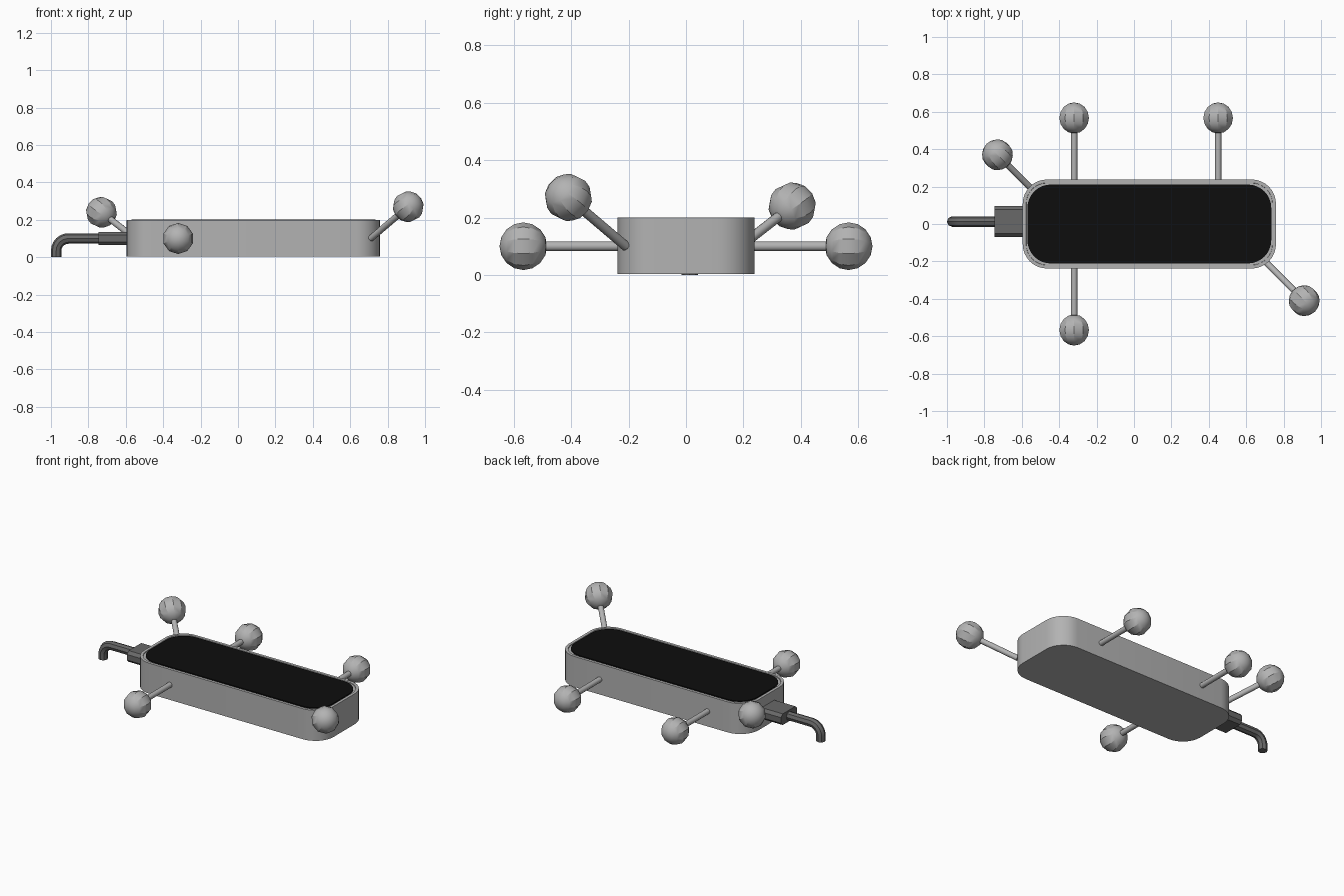
import bpy, bmesh, math
from mathutils import Vector

cube = bpy.data.objects.get("Cube")
if cube:
    bpy.data.objects.remove(cube, do_unlink=True)


def material(name, value):
    m = bpy.data.materials.new(name)
    m.use_nodes = True
    colour = (value, value, value, 1)
    m.diffuse_color = colour
    m.node_tree.nodes["Principled BSDF"].inputs["Base Color"].default_value = colour
    return m


GREY = material("light grey", 0.45)
DARK = material("dark grey", 0.14)
BLACK = material("black", 0.004)


def finish(obj, name, mat, angle=30):
    obj.name = name
    obj.data.materials.clear()
    obj.data.materials.append(mat)
    bpy.ops.object.select_all(action='DESELECT')
    obj.select_set(True)
    bpy.context.view_layer.objects.active = obj
    bpy.ops.object.shade_smooth_by_angle(angle=math.radians(angle))
    return obj


def rounded_slab(name, centre, half, radius, bottom, top, mat, rim=0, groove=0):
    """Extruded rounded rectangle, with an optional sunken top inside a rim."""
    bm = bmesh.new()
    verts = []
    steps = 8
    for quarter, (sx, sy) in enumerate([(1, 1), (-1, 1), (-1, -1), (1, -1)]):
        for i in range(steps + 1):
            a = math.pi / 2 * (quarter + i / steps)
            verts.append(bm.verts.new((
                centre[0] + sx * (half[0] - radius) + radius * math.cos(a),
                centre[1] + sy * (half[1] - radius) + radius * math.sin(a), bottom)))
    base = bm.faces.new(verts)
    ext = bmesh.ops.extrude_face_region(bm, geom=[base], use_keep_orig=True)
    moved = [v for v in ext["geom"] if isinstance(v, bmesh.types.BMVert)]
    bmesh.ops.translate(bm, verts=moved, vec=(0, 0, top - bottom))
    bmesh.ops.recalc_face_normals(bm, faces=bm.faces)
    if rim:
        cap = max(bm.faces, key=lambda f: f.calc_center_median().z)
        bmesh.ops.inset_region(bm, faces=[cap], thickness=rim)
        bmesh.ops.inset_region(bm, faces=[cap], thickness=0.001, depth=-groove)
    mesh = bpy.data.meshes.new(name)
    bm.to_mesh(mesh)
    bm.free()
    obj = bpy.data.objects.new(name, mesh)
    bpy.context.collection.objects.link(obj)
    return finish(obj, name, mat)


# Case and its screen
rounded_slab("case", (0.082, 0), (0.677, 0.238), 0.13, 0.003, 0.2, GREY, 0.018, 0.005)
rounded_slab("screen", (0.082, 0), (0.652, 0.211), 0.125, 0.19, 0.201, BLACK)


# Antennas: a thin rod with a faceted ball at the tip
def antenna(name, start, tip):
    start, tip = Vector(start), Vector(tip)
    turn = (tip - start).to_track_quat('Z', 'Y').to_euler()
    bpy.ops.mesh.primitive_cylinder_add(vertices=12, radius=0.017, depth=(tip - start).length,
                                        location=(start + tip) / 2, rotation=turn)
    finish(bpy.context.object, name + "_rod", GREY, 40)
    bpy.ops.mesh.primitive_uv_sphere_add(segments=10, ring_count=8, radius=0.083,
                                         location=tip, rotation=turn)
    finish(bpy.context.object, name + "_ball", GREY)


antenna("back_right_antenna", (-0.32, 0.2, 0.1), (-0.32, 0.567, 0.1))
antenna("back_left_antenna", (0.45, 0.2, 0.1), (0.45, 0.567, 0.1))
antenna("front_antenna", (-0.32, -0.2, 0.1), (-0.32, -0.567, 0.1))
antenna("front_corner_antenna", (0.71, -0.21, 0.1), (0.91, -0.41, 0.27))
antenna("back_corner_antenna", (-0.55, 0.19, 0.1), (-0.73, 0.37, 0.24))

# Cable plug
bpy.ops.mesh.primitive_cube_add(size=1, location=(-0.66, 0.013, 0.1))
plug = bpy.context.object
plug.scale = (0.17, 0.164, 0.072)
bpy.ops.object.transform_apply(location=False, rotation=False, scale=True)
bevel = plug.modifiers.new("Bevel", 'BEVEL')
bevel.width = 0.018
bevel.segments = 1
bevel.limit_method = 'NONE'
bevel.affect = 'EDGES'
# Only the edges running along the cable are chamfered
weights = plug.data.attributes.new("bevel_weight_edge", 'FLOAT', 'EDGE')
for e in plug.data.edges:
    a, b = (plug.data.vertices[i].co for i in e.vertices)
    weights.data[e.index].value = 1.0 if abs(a.x - b.x) > 0.1 else 0.0
bevel.limit_method = 'WEIGHT'
finish(plug, "cable_plug", DARK)

# Cable bending down to the ground
bend = 0.065
path = [(-0.7, 0.1)]
for i in range(7):
    a = math.pi / 2 * (1 + i / 6)
    path.append((-0.972 + bend + bend * math.cos(a), 0.1 - bend + bend * math.sin(a)))
path.append((-0.972, 0))
curve = bpy.data.curves.new("cable", 'CURVE')
curve.dimensions = '3D'
curve.bevel_depth = 0.028
curve.bevel_resolution = 2
curve.use_fill_caps = True
spline = curve.splines.new('POLY')
spline.points.add(len(path) - 1)
for p, (x, z) in zip(spline.points, path):
    p.co = (x, 0.013, z, 1)
cable = bpy.data.objects.new("cable", curve)
bpy.context.collection.objects.link(cable)
bpy.ops.object.select_all(action='DESELECT')
cable.select_set(True)
bpy.context.view_layer.objects.active = cable
bpy.ops.object.convert(target='MESH')
finish(bpy.context.object, "cable", DARK, 40)
